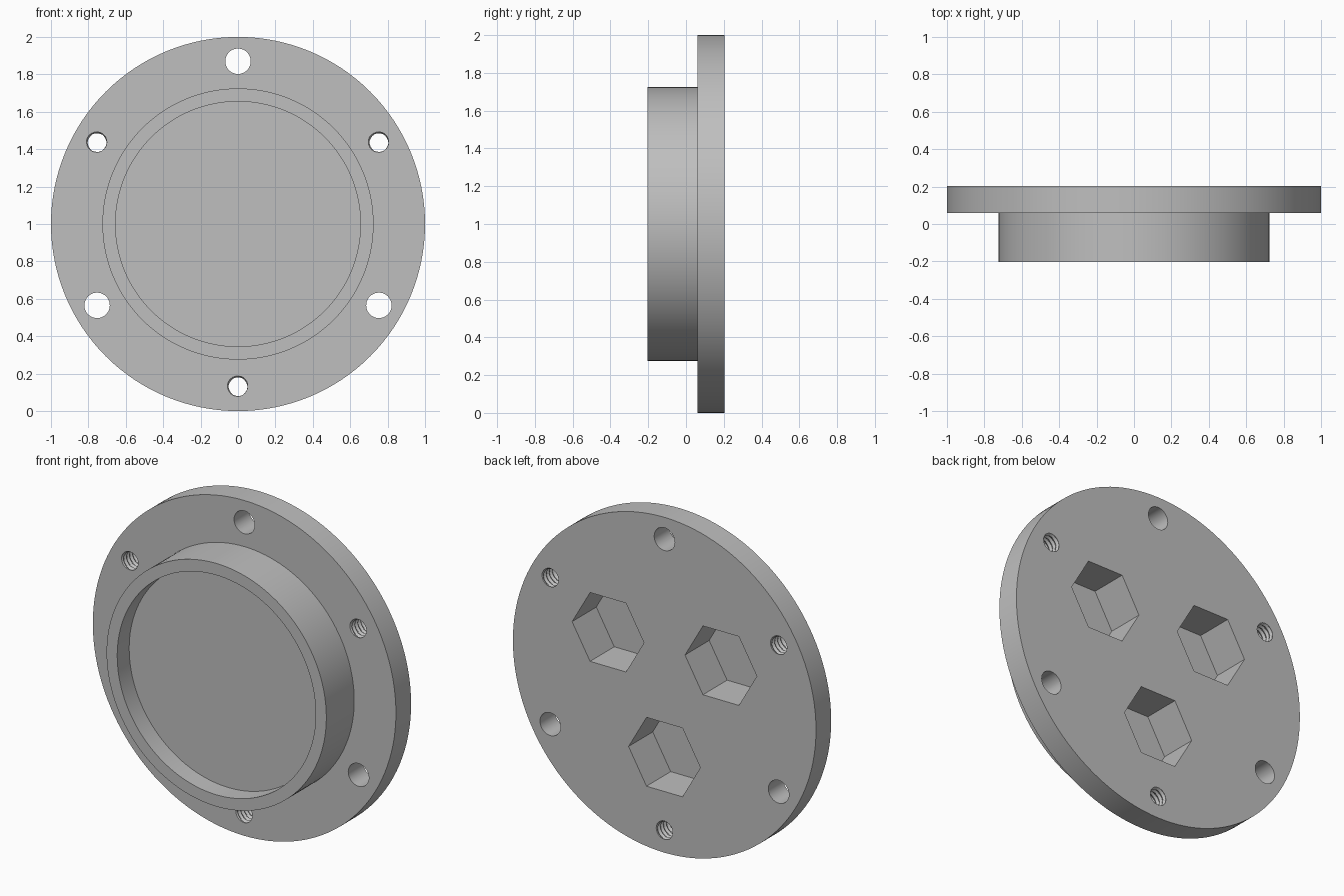
import bpy, bmesh, math

cube = bpy.data.objects.get("Cube")
if cube:
    bpy.data.objects.remove(cube, do_unlink=True)

# One grey metal for the whole part
metal = bpy.data.materials.new("grey metal")
metal.use_nodes = True
grey = (0.52, 0.52, 0.52, 1)
metal.diffuse_color = grey
metal.node_tree.nodes["Principled BSDF"].inputs["Base Color"].default_value = grey

FRONT, BACK, STEP = -0.203, 0.203, 0.06   # y of boss face, back face, flange front
FLOOR, POCKET = -0.09, -0.025             # y of recess floor and hex pocket floor
PITCH = 0.028


def lathe(name, profile, segments, x=0, z=1, wave=None):
    """Closed solid from (radius, y) rings about a y axis; wave adds radius."""
    bm = bmesh.new()
    rings = []
    for r, y in profile:
        ring = []
        for i in range(segments):
            a = math.tau * i / segments
            rr = r + (wave(y, a) if wave else 0)
            ring.append(bm.verts.new((x + rr * math.cos(a), y, z + rr * math.sin(a))))
        rings.append(ring)
    for lo, hi in zip(rings, rings[1:]):
        for i in range(segments):
            j = (i + 1) % segments
            bm.faces.new((lo[i], lo[j], hi[j], hi[i]))
    bm.faces.new(rings[0])
    bm.faces.new(rings[-1])
    bmesh.ops.recalc_face_normals(bm, faces=bm.faces)
    mesh = bpy.data.meshes.new(name)
    bm.to_mesh(mesh)
    bm.free()
    mesh.materials.append(metal)
    obj = bpy.data.objects.new(name, mesh)
    bpy.context.collection.objects.link(obj)
    return obj


def thread(y, a):
    """Triangular helical groove depth."""
    t = (y / PITCH + a / math.tau) % 1
    return 0.011 * (1 - abs(2 * t - 1))


def polar(radius, degrees):
    a = math.radians(degrees)
    return radius * math.cos(a), 1 + radius * math.sin(a)


# Flange with raised boss and shallow round recess
body = lathe("flanged_cap", [(0.655, FLOOR), (0.655, FRONT), (0.725, FRONT),
                             (0.725, STEP), (1, STEP), (1, BACK)], 128)

# Cutters: plain bolt holes, threaded holes and hexagonal pockets
cutters = []
thread_rings = [(0.049, STEP - 0.02 + k * PITCH / 6) for k in range(40)]
for turn in (0, 120, 240):
    x, z = polar(0.87, 90 + turn)
    cutters.append(lathe("bolt_hole_cutter", [(0.068, 0), (0.068, 0.3)], 40, x, z))
    x, z = polar(0.87, 30 + turn)
    cutters.append(lathe("threaded_hole_cutter", thread_rings, 24, x, z, thread))
    x, z = polar(0.43, 30 + turn)
    cutters.append(lathe("hex_pocket_cutter", [(0.237, POCKET), (0.237, 0.3)], 6, x, z))

bpy.ops.object.select_all(action='DESELECT')
bpy.context.view_layer.objects.active = body
body.select_set(True)
for cutter in cutters:
    cutter.hide_render = True
    cut = body.modifiers.new("cut", 'BOOLEAN')
    cut.operation = 'DIFFERENCE'
    cut.solver = 'EXACT'
    cut.object = cutter
    bpy.ops.object.modifier_apply(modifier=cut.name)
    bpy.data.objects.remove(cutter, do_unlink=True)

bpy.ops.object.shade_smooth_by_angle(angle=math.radians(30))
